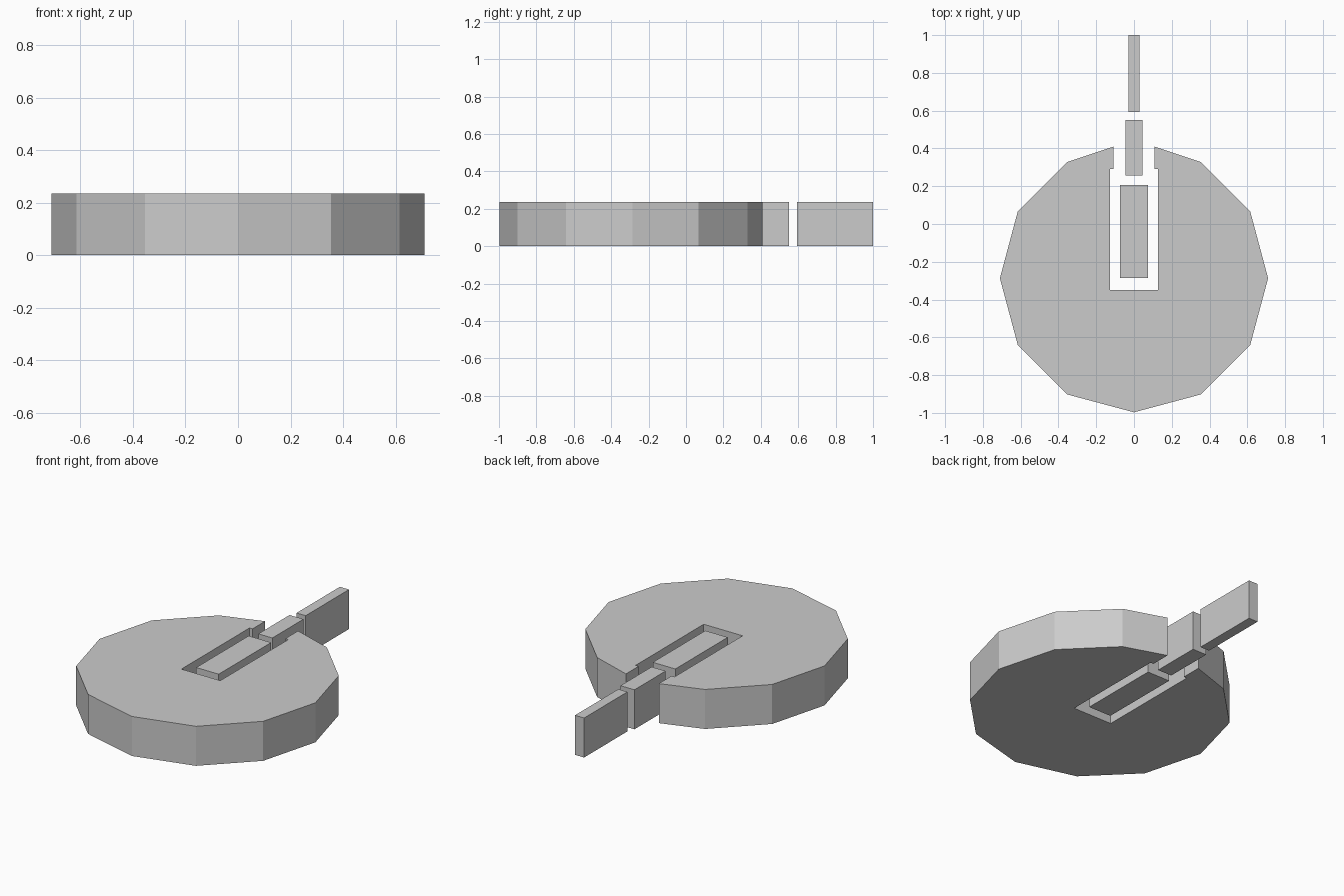
import bpy, bmesh
from math import sin, cos, radians

if "Cube" in bpy.data.objects:
    bpy.data.objects.remove(bpy.data.objects["Cube"])

HEIGHT = 0.235


def prism(name, outline):
    """Extrude a flat outline from z = 0 up to HEIGHT."""
    bm = bmesh.new()
    base = bm.faces.new([bm.verts.new((x, y, 0)) for x, y in outline])
    top = bmesh.ops.extrude_face_region(bm, geom=[base], use_keep_orig=True)
    verts = [g for g in top["geom"] if isinstance(g, bmesh.types.BMVert)]
    bmesh.ops.translate(bm, verts=verts, vec=(0, 0, HEIGHT))
    bmesh.ops.recalc_face_normals(bm, faces=bm.faces)
    mesh = bpy.data.meshes.new(name)
    bm.to_mesh(mesh)
    bm.free()
    obj = bpy.data.objects.new(name, mesh)
    bpy.context.collection.objects.link(obj)
    return obj


def bar(name, half_width, y0, y1):
    w = half_width
    return prism(name, [(-w, y0), (w, y0), (w, y1), (-w, y1)])


# Twelve-sided disc with a stepped slot open at the back
RADIUS, CENTRE_Y = 0.71, -0.287
rim = [(RADIUS * sin(radians(a)), CENTRE_Y - RADIUS * cos(radians(a)))
       for a in range(30, 151, 30)]
slot = [(0.108, 0.41), (0.108, 0.291), (0.128, 0.291), (0.128, -0.349)]
right = rim + slot
left = [(-x, y) for x, y in reversed(right)]
prism("slotted_disc", [(0, -0.997)] + right + left)

# Row of three bars, narrowing towards the back
bar("inner_bar", 0.074, -0.287, 0.206)
bar("middle_bar", 0.046, 0.257, 0.55)
bar("outer_bar", 0.03, 0.593, 1.0)
